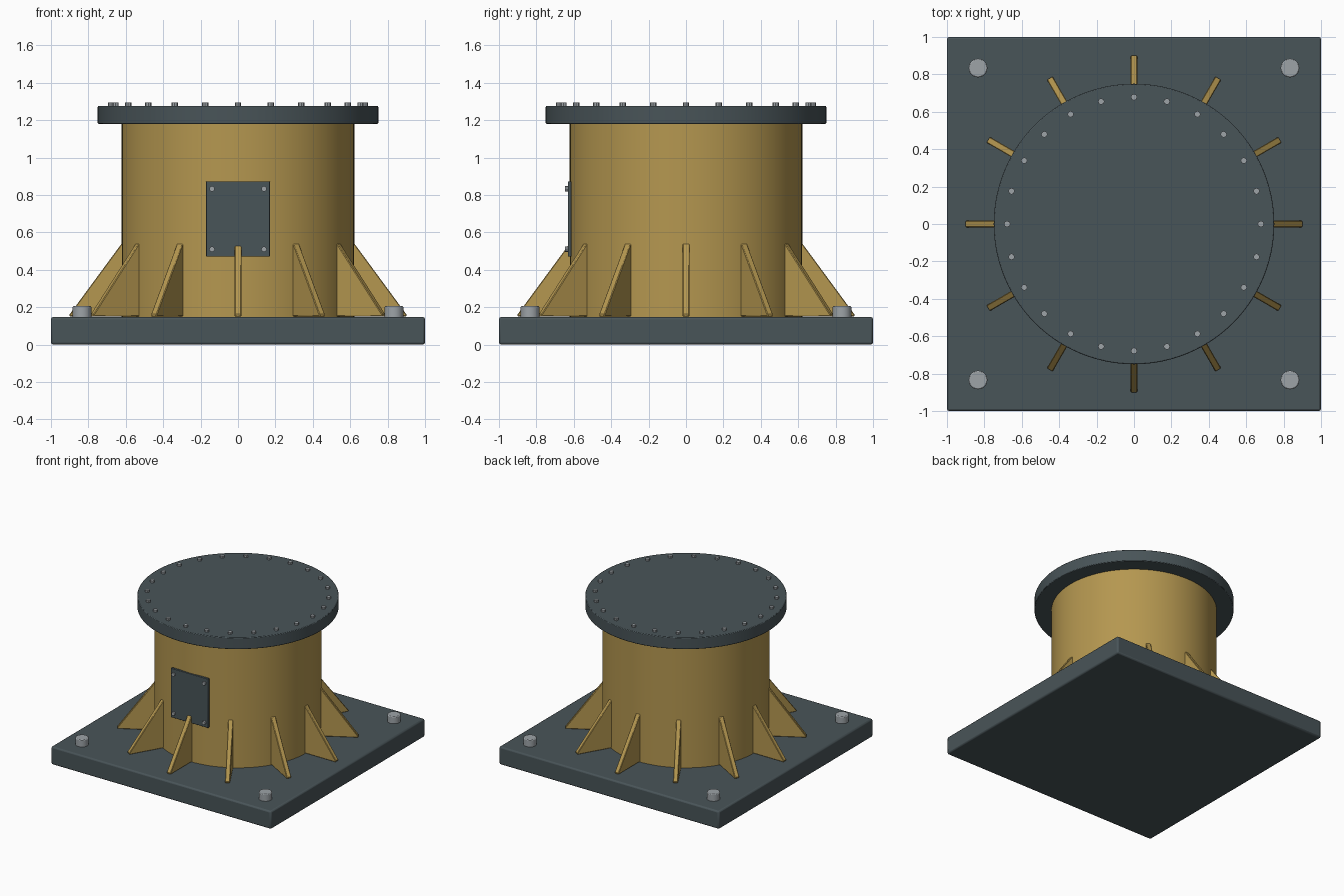
import bpy, bmesh, math
from mathutils import Matrix, Vector

if "Cube" in bpy.data.objects:
    bpy.data.objects.remove(bpy.data.objects["Cube"])


def material(name, rgb):
    m = bpy.data.materials.new(name)
    m.diffuse_color = (*rgb, 1)
    m.use_nodes = True
    m.node_tree.nodes["Principled BSDF"].inputs["Base Color"].default_value = m.diffuse_color
    return m


SLATE = material("slate grey", (0.066, 0.089, 0.098))
MUSTARD = material("mustard yellow", (0.46, 0.31, 0.08))
STEEL = material("bolt steel", (0.34, 0.37, 0.39))


def finish(name, bm, mat, bevel=0.0, segments=2):
    bmesh.ops.recalc_face_normals(bm, faces=bm.faces)
    me = bpy.data.meshes.new(name)
    bm.to_mesh(me)
    bm.free()
    me.materials.append(mat)
    ob = bpy.data.objects.new(name, me)
    bpy.context.collection.objects.link(ob)
    if bevel:
        mod = ob.modifiers.new("Bevel", 'BEVEL')
        mod.width, mod.segments = bevel, segments
        mod.limit_method, mod.angle_limit = 'ANGLE', math.radians(40)
    bpy.ops.object.select_all(action='DESELECT')
    ob.select_set(True)
    bpy.context.view_layer.objects.active = ob
    bpy.ops.object.shade_smooth_by_angle(angle=math.radians(35))
    return ob


def box(name, lo, hi, mat, bevel):
    lo, hi = Vector(lo), Vector(hi)
    bm = bmesh.new()
    bmesh.ops.create_cube(bm, size=1, matrix=Matrix.Translation((lo + hi) / 2)
                          @ Matrix.Diagonal((*(hi - lo), 1)))
    return finish(name, bm, mat, bevel)


def cylinder(name, r, z0, z1, mat, sides, bevel=0.0, at=(0, 0), turn=None):
    bm = bmesh.new()
    m = Matrix.Translation((at[0], at[1], (z0 + z1) / 2))
    bmesh.ops.create_cone(bm, cap_ends=True, segments=sides, radius1=r, radius2=r,
                          depth=z1 - z0, matrix=turn @ m if turn else m)
    return finish(name, bm, mat, bevel)


# Base plate, drum and top flange
box("base_plate", (-1, -1, 0), (1, 1, 0.147), SLATE, 0.012)
cylinder("drum", 0.622, 0.14, 1.19, MUSTARD, 96)
cylinder("top_flange", 0.75, 1.18, 1.276, SLATE, 96, 0.005)

# Tapered gussets around the drum
for i in range(12):
    rot = Matrix.Rotation(math.radians(30 * i), 4, 'Z')
    profile = [(0.6, 0.15), (0.9, 0.15), (0.9, 0.162), (0.622, 0.54), (0.6, 0.54)]
    bm = bmesh.new()
    sides = [[bm.verts.new(rot @ Vector((r, y, z))) for r, z in profile]
             for y in (-0.018, 0.018)]
    for s in sides:
        bm.faces.new(s)
    for a in range(5):
        b = (a + 1) % 5
        bm.faces.new((sides[0][a], sides[0][b], sides[1][b], sides[1][a]))
    finish(f"gusset_{i + 1}", bm, MUSTARD, 0.004, 1)

# Flange bolts
for i in range(24):
    a = math.radians(15 * i)
    cylinder(f"flange_bolt_{i + 1}", 0.017, 1.26, 1.293, STEEL, 8,
             at=(0.678 * math.cos(a), 0.678 * math.sin(a)))

# Anchor bolts at the base corners
for x in (-0.834, 0.834):
    for y in (-0.834, 0.834):
        cylinder("anchor_bolt", 0.05, 0.13, 0.205, STEEL, 24, 0.006, at=(x, y))

# Inspection hatch on the front with its four screws
box("hatch_plate", (-0.17, -0.632, 0.47), (0.17, -0.612, 0.873), SLATE, 0.003)
to_front = Matrix.Rotation(math.pi / 2, 4, 'X')
for x in (-0.139, 0.139):
    for z in (0.51, 0.832):
        cylinder("hatch_screw", 0.015, 0.622, 0.647, STEEL, 8, at=(x, z), turn=to_front)
